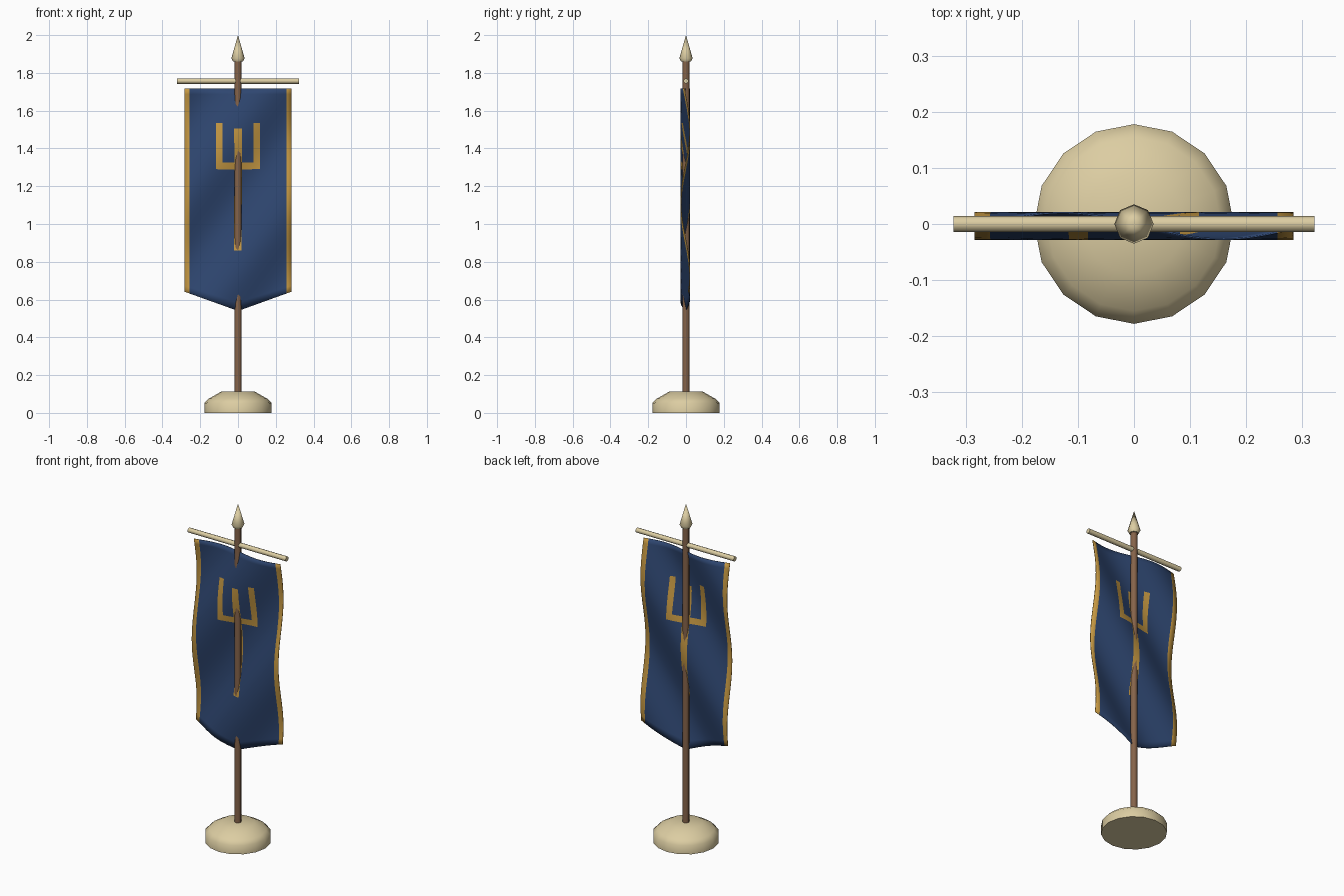
import bpy, bmesh, math

old = bpy.data.objects.get("Cube")
if old:
    bpy.data.objects.remove(old, do_unlink=True)


def srgb(*rgb):
    return [((c / 255 + 0.055) / 1.055) ** 2.4 for c in rgb] + [1.0]


def material(name, colour):
    mat = bpy.data.materials.new(name)
    mat.use_nodes = True
    mat.diffuse_color = colour
    mat.node_tree.nodes["Principled BSDF"].inputs["Base Color"].default_value = colour
    return mat


cream = material("cream", srgb(220, 205, 162))
brown = material("wood brown", srgb(134, 100, 74))
blue = material("cloth blue", srgb(46, 70, 112))
gold = material("gold", srgb(196, 151, 66))


def finish(name, bm, mats, angle):
    mesh = bpy.data.meshes.new(name)
    bm.to_mesh(mesh)
    bm.free()
    obj = bpy.data.objects.new(name, mesh)
    bpy.context.collection.objects.link(obj)
    for mat in mats:
        mesh.materials.append(mat)
    bpy.ops.object.select_all(action="DESELECT")
    obj.select_set(True)
    bpy.context.view_layer.objects.active = obj
    bpy.ops.object.shade_smooth_by_angle(angle=math.radians(angle))
    return obj


def lathe(name, profile, sides, mat, angle=50):
    """Spin a (radius, height) profile around z; it starts and ends on the axis."""
    bm = bmesh.new()
    verts = [bm.verts.new((r, 0, z)) for r, z in profile]
    edges = [bm.edges.new(pair) for pair in zip(verts, verts[1:])]
    bmesh.ops.spin(bm, geom=verts + edges, cent=(0, 0, 0), axis=(0, 0, 1),
                   angle=2 * math.pi, steps=sides)
    bmesh.ops.remove_doubles(bm, verts=bm.verts, dist=0.0005)
    bmesh.ops.recalc_face_normals(bm, faces=bm.faces)
    return finish(name, bm, [mat], angle)


def rod(r, low, high):
    return [(0, low), (r, low), (r, high), (0, high)]


# Stand, pole, spear tip and crossbar
lathe("base", [(0, 0), (0.178, 0), (0.178, 0.052), (0.155, 0.075),
               (0.09, 0.112), (0, 0.112)], 16, cream)
lathe("pole", rod(0.0185, 0.1, 1.87), 8, brown)
lathe("spear_tip", [(0, 1.86), (0.026, 1.86), (0.035, 1.878), (0, 2.0)], 8, cream)
crossbar = lathe("crossbar", rod(0.0145, -0.322, 0.322), 8, cream)
crossbar.rotation_euler = (0, math.pi / 2, 0)
crossbar.location.z = 1.757

# Banner layout
HALF, HEM, TOP = 0.284, 0.256, 1.718
PRONG_OUT, PRONG_IN, SHAFT = 0.116, 0.082, 0.02
FORK_TOP, MID_TOP, BAR_TOP, BAR_LOW, SHAFT_LOW = 1.535, 1.505, 1.325, 1.29, 0.86
TIP, CORNER = 0.54, 0.642


def subdivide(stops, step):
    """Fill between stops with evenly spaced values."""
    out = [stops[0]]
    for a, b in zip(stops, stops[1:]):
        n = max(1, round((b - a) / step))
        out += [a + (b - a) * i / n for i in range(1, n + 1)]
    return out


def is_gold(x, z):
    x = abs(x)
    stripe = x > HEM
    prong = PRONG_IN < x < PRONG_OUT and BAR_LOW < z < FORK_TOP
    bar = x < PRONG_OUT and BAR_LOW < z < BAR_TOP
    shaft = x < SHAFT and SHAFT_LOW < z < MID_TOP
    return stripe or prong or bar or shaft


# Banner: rippled grid whose lower rows stretch down to a point
half = [SHAFT, PRONG_IN, PRONG_OUT, HEM, HALF]
xs = subdivide([-x for x in reversed(half)] + [0] + half, 0.02)
zs = subdivide([CORNER, SHAFT_LOW, BAR_LOW, BAR_TOP, MID_TOP, FORK_TOP, TOP], 0.03)


def cloth_point(x, z):
    if z < SHAFT_LOW:
        low = TIP + (CORNER - TIP) * abs(x) / HALF
        z = SHAFT_LOW - (SHAFT_LOW - z) * (SHAFT_LOW - low) / (SHAFT_LOW - CORNER)
    y = -0.0035 + 0.0235 * math.cos(8.27 * (z - 1.125) - 11 * x)
    return x, y, z


bm = bmesh.new()
rows = [[bm.verts.new(cloth_point(x, z)) for x in xs] for z in zs]
for lower, upper in zip(rows, rows[1:]):
    for i in range(len(xs) - 1):
        face = bm.faces.new((lower[i], lower[i + 1], upper[i + 1], upper[i]))
        centre = face.calc_center_median()
        face.material_index = int(is_gold(centre.x, centre.z))
banner = finish("banner", bm, [blue, gold], 60)
cloth = banner.modifiers.new("thickness", "SOLIDIFY")
cloth.thickness = 0.003
cloth.offset = 0
